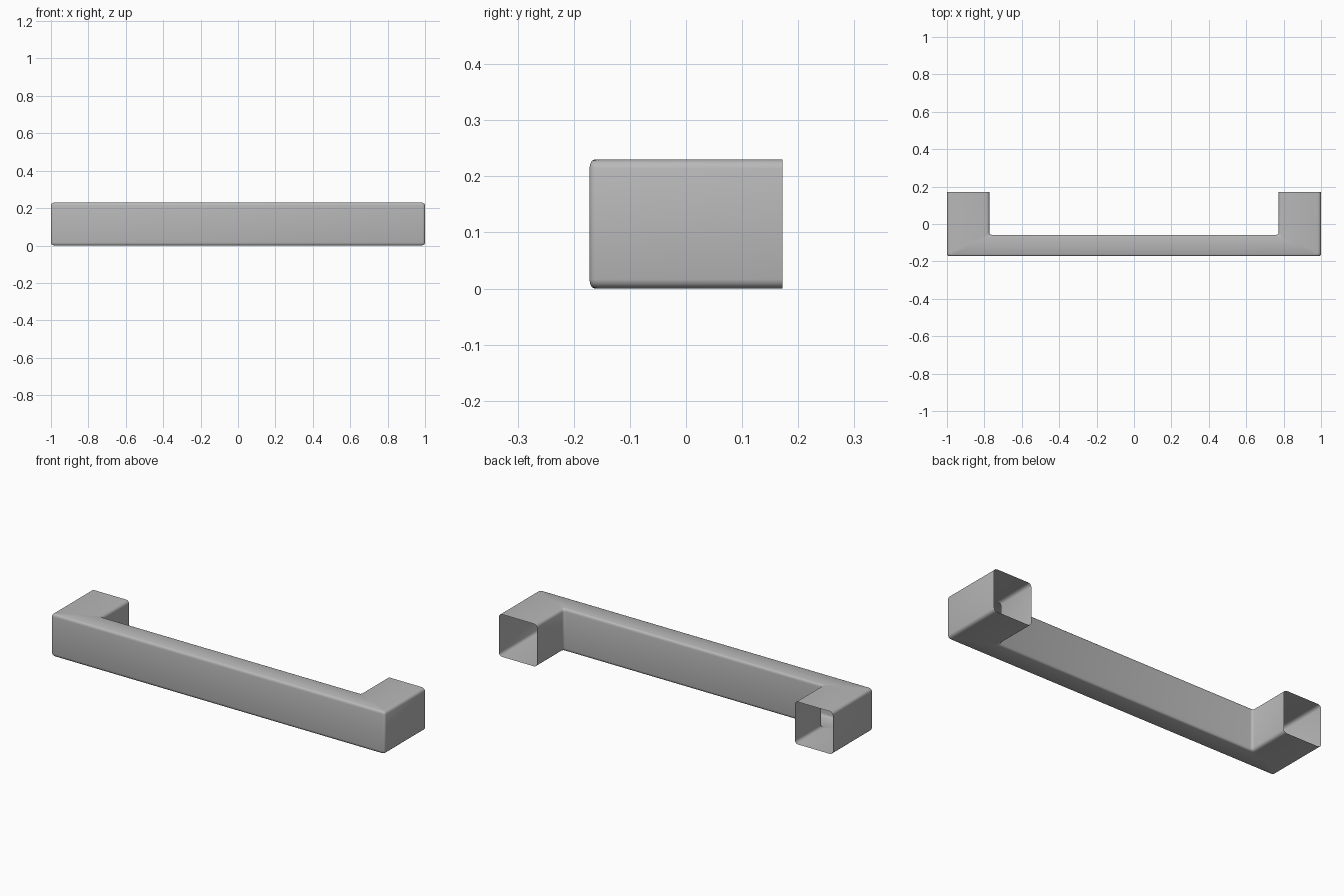
import bpy
import bmesh
from math import sin, cos, pi

if "Cube" in bpy.data.objects:
    bpy.data.objects.remove(bpy.data.objects["Cube"])

HEIGHT = 0.23
RZ, RU = 0.016, 0.08      # profile rounding: height, fraction of tube depth
R = 0.012                 # rounding of the vertical elbow edges
STEPS = 3


def quarter():
    """Angles of a quarter turn."""
    return [pi / 2 * k / STEPS for k in range(STEPS + 1)]


# Rounded profile as (fraction from outer to inner wall, z)
profile = []
for n, (u, z) in enumerate([(1 - RU, HEIGHT - RZ), (RU, HEIGHT - RZ),
                            (RU, RZ), (1 - RU, RZ)]):
    for t in quarter():
        t += n * pi / 2
        profile.append((u + RU * cos(t), z + RZ * sin(t)))

# Stations along the U: (outer x, outer y, inner x, inner y)
half = [(1.0, 0.172, 0.773, 0.172)]
for t in quarter():
    dx, dy = R * (cos(t) - 1), R * (1 - sin(t))
    half.append((1.0 + dx, -0.172 + dy, 0.773 + dx, -0.058 + dy))
stations = half + [(-a, b, -c, d) for a, b, c, d in reversed(half)]

# Hollow tube swept through the stations, open at both mounting ends
bm = bmesh.new()
rings = [[bm.verts.new((ox + (ix - ox) * u, oy + (iy - oy) * u, z))
          for u, z in profile] for ox, oy, ix, iy in stations]
for a, b in zip(rings, rings[1:]):
    for i in range(len(profile)):
        j = (i + 1) % len(profile)
        bm.faces.new((a[i], a[j], b[j], b[i]))

# Make sure the shell faces outward (front face towards -y)
bmesh.ops.recalc_face_normals(bm, faces=bm.faces)
bm.normal_update()
front = min(bm.faces, key=lambda f: f.calc_center_median().y)
if front.normal.y > 0:
    bmesh.ops.reverse_faces(bm, faces=bm.faces)
for f in bm.faces:
    f.smooth = True

mesh = bpy.data.meshes.new("pull_handle")
bm.to_mesh(mesh)
bm.free()
handle = bpy.data.objects.new("pull_handle", mesh)
bpy.context.collection.objects.link(handle)

# Darker grey metal
grey = bpy.data.materials.new("grey_metal")
grey.diffuse_color = (0.48, 0.48, 0.48, 1)
grey.use_nodes = True
grey.node_tree.nodes["Principled BSDF"].inputs["Base Color"].default_value = grey.diffuse_color
mesh.materials.append(grey)
